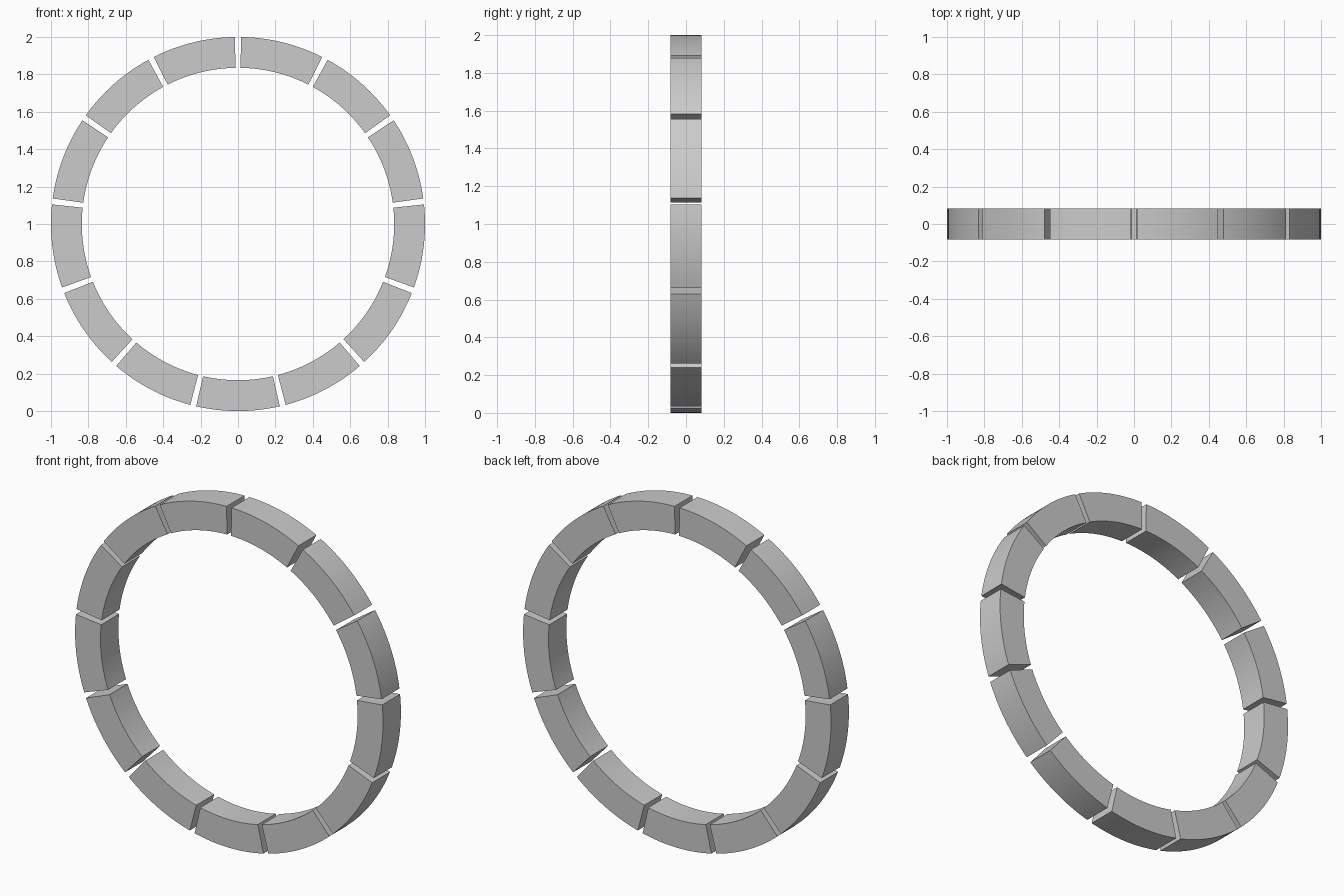
import bpy, bmesh
from math import sin, cos, radians

if "Cube" in bpy.data.objects:
    bpy.data.objects.remove(bpy.data.objects["Cube"])

COUNT = 13                      # blocks around the ring
R_OUT, R_IN = 1.0, 0.835
HALF_DEPTH = 0.083
HALF_ANGLE = radians(12.92)     # half the angle covered by a block
STEPS = 16                      # facets along each arc


def ring_block(name, mid):
    """Curved block: a square section swept along an arc in the XZ plane."""
    bm = bmesh.new()
    rows = []
    for i in range(STEPS + 1):
        a = mid - HALF_ANGLE + 2 * HALF_ANGLE * i / STEPS
        rows.append([bm.verts.new((r * cos(a), y, 1 + r * sin(a)))
                     for r, y in ((R_IN, -HALF_DEPTH), (R_OUT, -HALF_DEPTH),
                                  (R_OUT, HALF_DEPTH), (R_IN, HALF_DEPTH))])
    for p, q in zip(rows, rows[1:]):
        for k in range(4):
            n = (k + 1) % 4
            bm.faces.new((p[k], p[n], q[n], q[k]))
    bm.faces.new(rows[0])
    bm.faces.new(rows[-1])
    bmesh.ops.recalc_face_normals(bm, faces=bm.faces)
    mesh = bpy.data.meshes.new(name)
    bm.to_mesh(mesh)
    bm.free()
    obj = bpy.data.objects.new(name, mesh)
    bpy.context.collection.objects.link(obj)
    return obj


# Blocks evenly spaced, first one centred at the bottom
blocks = [ring_block(f"ring_block_{i + 1}", radians(-90 + 360 * i / COUNT))
          for i in range(COUNT)]

# Smooth curved faces, sharp edges
for b in blocks:
    b.select_set(True)
bpy.context.view_layer.objects.active = blocks[0]
bpy.ops.object.shade_smooth_by_angle(angle=radians(30))
